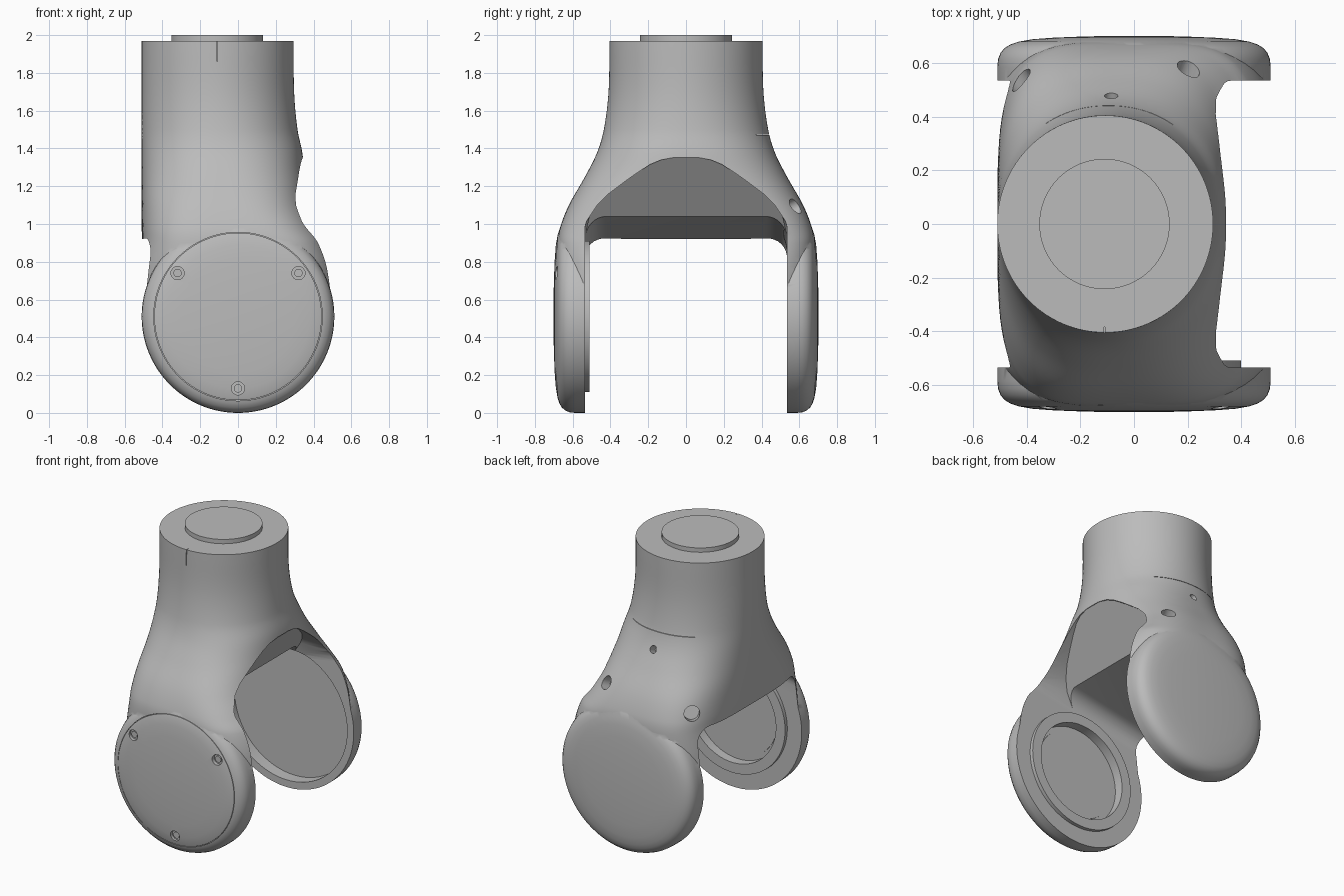
import bpy, bmesh, math
from mathutils import Vector

old = bpy.data.objects.get("Cube")
if old:
    bpy.data.objects.remove(old, do_unlink=True)

grey = bpy.data.materials.new("plain_grey")
grey.use_nodes = True
shade = (0.5, 0.5, 0.5, 1)
grey.diffuse_color = shade
grey.node_tree.nodes["Principled BSDF"].inputs["Base Color"].default_value = shade

R = 0.51          # arm disc radius, also height of its axis
SIDES = 128


def make(name, bm):
    bmesh.ops.recalc_face_normals(bm, faces=bm.faces)
    mesh = bpy.data.meshes.new(name)
    bm.to_mesh(mesh)
    bm.free()
    mesh.materials.append(grey)
    ob = bpy.data.objects.new(name, mesh)
    bpy.context.collection.objects.link(ob)
    return ob


def bridge(name, loops):
    """Closed solid through equal-length loops of points."""
    bm = bmesh.new()
    rows = [[bm.verts.new(p) for p in loop] for loop in loops]
    n = len(rows[0])
    for a, b in zip(rows, rows[1:]):
        for i in range(n):
            j = (i + 1) % n
            bm.faces.new((a[i], a[j], b[j], b[i]))
    bm.faces.new(rows[0])
    bm.faces.new(rows[-1])
    return make(name, bm)


def cylinder(name, start, end, radius, sides=64):
    start, end = Vector(start), Vector(end)
    turn = (end - start).to_track_quat('Z', 'Y')
    ring = [turn @ Vector((radius * math.cos(t), radius * math.sin(t), 0))
            for t in (math.tau * i / sides for i in range(sides))]
    return bridge(name, [[p + start for p in ring], [p + end for p in ring]])


def ring_at(radius, y):
    """Circle of points about the arm disc axis."""
    return [(radius * math.cos(t), y, R + radius * math.sin(t))
            for t in (math.tau * i / SIDES for i in range(SIDES))]


def tube(name, y0, y1, inner, outer):
    bm = bmesh.new()
    rows = [[bm.verts.new(p) for p in ring_at(r, y)]
            for r, y in ((inner, y0), (outer, y0), (outer, y1), (inner, y1))]
    for k in range(4):
        a, b = rows[k], rows[(k + 1) % 4]
        for i in range(SIDES):
            j = (i + 1) % SIDES
            bm.faces.new((a[i], a[j], b[j], b[i]))
    return make(name, bm)


def box(name, lo, hi):
    corners = ((0, 0), (1, 0), (1, 1), (0, 1))
    return bridge(name, [[((lo[0], hi[0])[i], (lo[1], hi[1])[j], z) for i, j in corners]
                         for z in (lo[2], hi[2])])


def combine(ob, tool, operation='DIFFERENCE'):
    mod = ob.modifiers.new("combine", 'BOOLEAN')
    mod.operation = operation
    mod.solver = 'EXACT'
    mod.object = tool
    bpy.context.view_layer.objects.active = ob
    bpy.ops.object.modifier_apply(modifier=mod.name)
    bpy.data.objects.remove(tool, do_unlink=True)


def smooth(ob, degrees=32):
    bpy.ops.object.select_all(action='DESELECT')
    ob.select_set(True)
    bpy.context.view_layer.objects.active = ob
    bpy.ops.object.shade_smooth_by_angle(angle=math.radians(degrees))


# Body sections: height, x min, x max, y half width, squareness
keys = [(0.4, -0.52, 0.52, 0.66, 4), (0.51, -0.56, 0.56, 0.67, 4),
        (0.75, -0.535, 0.535, 0.68, 4), (0.9, -0.51, 0.48, 0.68, 4),
        (0.98, -0.51, 0.43, 0.667, 3.7), (1.1, -0.51, 0.375, 0.62, 3.2),
        (1.25, -0.51, 0.355, 0.535, 2.6), (1.38, -0.51, 0.34, 0.47, 2.3),
        (1.5, -0.51, 0.315, 0.435, 2.1), (1.7, -0.51, 0.297, 0.41, 2),
        (1.97, -0.51, 0.295, 0.405, 2)]


def slope(i):
    a, b = keys[max(i - 1, 0)], keys[min(i + 1, len(keys) - 1)]
    return [(q - p) / (b[0] - a[0]) for p, q in zip(a, b)]


def blend(i, t):
    a, b, h = keys[i], keys[i + 1], keys[i + 1][0] - keys[i][0]
    sa, sb, u = slope(i), slope(i + 1), 1 - t
    out = [p * u * u * (1 + 2 * t) + q * t * t * (3 - 2 * t)
           + h * t * u * (u * m - t * n) for p, q, m, n in zip(a, b, sa, sb)]
    out[0] = a[0] + h * t
    return out


sections = [blend(i, k / 6) for i in range(len(keys) - 1) for k in range(6)]
sections.append(keys[-1])


def section_loop(z, x0, x1, half, power):
    pts = []
    for i in range(SIDES):
        t = math.tau * i / SIDES
        c, s = math.cos(t), math.sin(t)
        k = (abs(c) ** power + abs(s) ** power) ** (-1 / power)
        pts.append(((x0 + x1) / 2 + (x1 - x0) / 2 * c * k, half * s * k, z))
    return pts


body = bridge("fork_body", [section_loop(*s) for s in sections])

# Round arm ends: gently domed discs with a soft outer rim
rim = [(R, 0.53), (R, 0.585), (0.507, 0.615), (0.498, 0.638), (0.482, 0.657), (0.46, 0.67),
       (0.43, 0.68), (0.38, 0.689), (0.3, 0.695), (0.2, 0.699), (0.08, 0.702)]
for way in (-1, 1):
    combine(body, bridge("arm_disc", [ring_at(r, way * y) for r, y in rim]), 'UNION')

# Slot between the arms, with filleted upper corners and a rising roof
half, fillet, roof = 0.535, 0.11, 0.92
arc = [(half - fillet + fillet * math.cos(t), roof - fillet + fillet * math.sin(t))
       for t in (math.pi / 2 * i / 8 for i in range(9))]
outline = [(half, -0.3)] + arc + [(-y, z) for y, z in reversed(arc)] + [(-half, -0.3)]
combine(body, bridge("slot_cutter", [[(x, y, z + 0.19 * (x + R)) for y, z in outline]
                                     for x in (-0.9, 0.9)]))

# Sloping arched relief on the open side
side = [(0.53, 0.95), (0.51, 1.04), (0.47, 1.1), (0.41, 1.16), (0.33, 1.22),
        (0.26, 1.27), (0.19, 1.315), (0.13, 1.34), (0.06, 1.353)]
arch = side + [(-y, z) for y, z in reversed(side)]
combine(body, bridge("relief_cutter", [[(0.12 + 0.7 * (z - 1.04), y, z) for y, z in arch],
                                       [(0.9, y, z) for y, z in arch]]))

# Bearing recesses inside both arms
combine(body, bridge("front_recess", [ring_at(0.33, y) for y in (-0.5, -0.575)]))
combine(body, bridge("back_recess", [ring_at(0.46, y) for y in (0.52, 0.62)]))

# Cover seam on the front, and screw holes
combine(body, tube("cover_seam", -0.75, -0.665, 0.443, 0.446))
screws = [(-0.32, 0.74), (0.32, 0.74), (0, 0.13)]
for x, z in screws:
    combine(body, cylinder("screw_hole", (x, -0.8, z), (x, -0.665, z), 0.035, 24))

# Drilled holes on the back: centre, direction, radius
for centre, way, radius in (((0.2, 0.57, 1.09), (0.3, 0.85, 0.4), 0.045),
                            ((-0.4, 0.51, 1.02), (-0.6, 0.75, 0.3), 0.05),
                            ((-0.085, 0.475, 1.36), (0, 0.9, 0.4), 0.025)):
    c, d = Vector(centre), Vector(way).normalized()
    combine(body, cylinder("drill", c - d * 0.06, c + d * 0.2, radius, 32))

# Fine index slit at the front and seam line at the back
combine(body, box("slit", (-0.112, -0.6, 1.86), (-0.108, -0.385, 2.1)))
combine(body, box("seam", (-0.33, 0.37, 1.47), (0.15, 0.6, 1.473)))
smooth(body)

# Screws, bearing ring and top boss
for i, (x, z) in enumerate(screws):
    smooth(cylinder(f"cover_screw_{i + 1}", (x, -0.66, z), (x, -0.675, z), 0.022, 24))
smooth(tube("bearing_ring", -0.55, -0.51, 0.33, 0.4))
smooth(bridge("bearing_plate", [ring_at(0.3, y) for y in (-0.57, -0.58)]))
smooth(cylinder("top_boss", (-0.11, 0, 1.95), (-0.11, 0, 2), 0.243))
